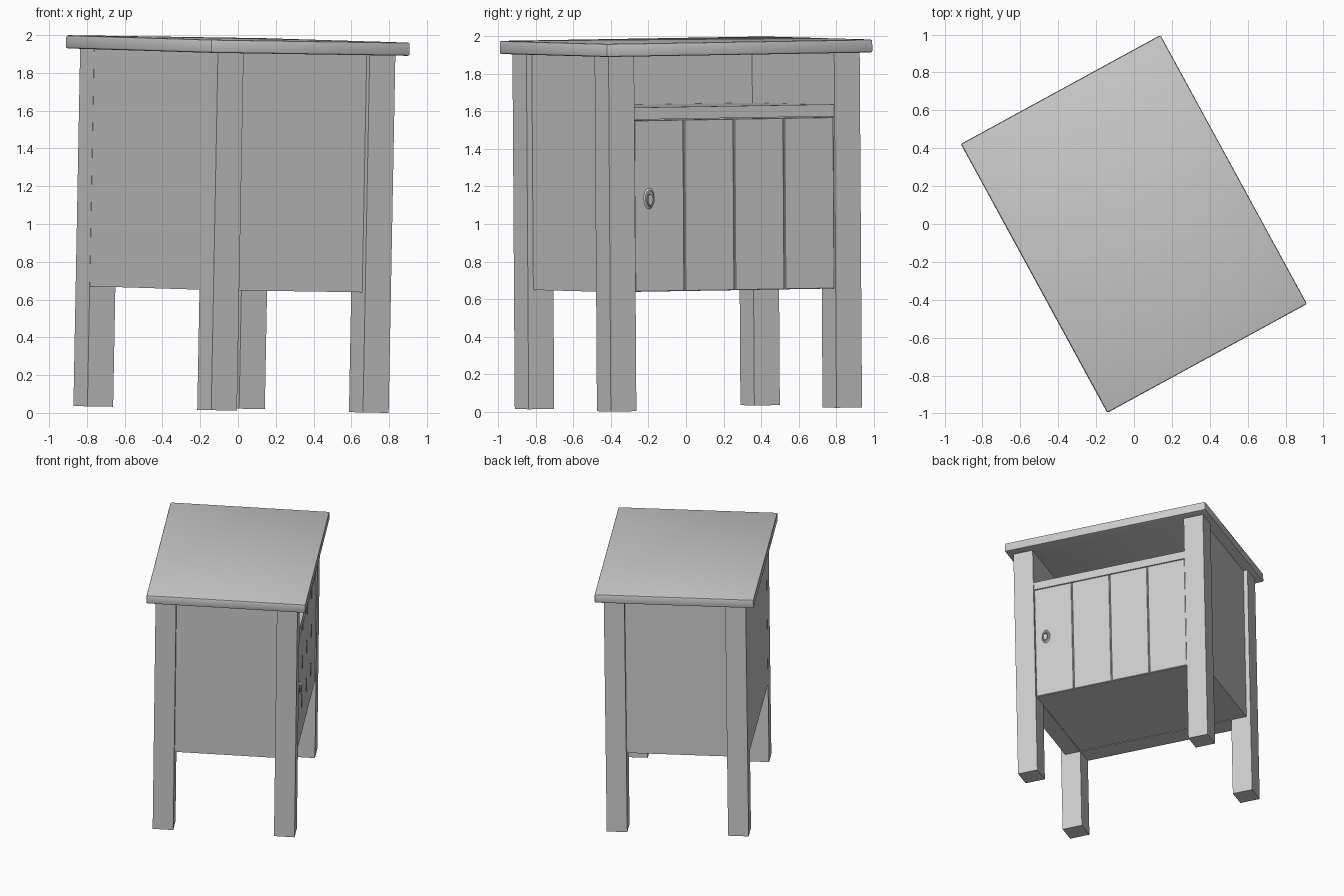
import bpy, bmesh, math
from mathutils import Matrix

cube = bpy.data.objects.get("Cube")
if cube:
    bpy.data.objects.remove(cube, do_unlink=True)

# One flat colour for the whole cabinet
grey = bpy.data.materials.new("plain_grey")
grey.use_nodes = True
colour = (0.6, 0.6, 0.6, 1)
grey.diffuse_color = colour
grey.node_tree.nodes["Principled BSDF"].inputs["Base Color"].default_value = colour

# Cabinet frame: x is depth (door at +x), y is width, z = 0 is the table top.
# The cabinet is turned and leans very slightly.
FRAME = (Matrix.Translation((0, 0, 1.98)) @ Matrix.Rotation(0.0188, 4, 'Y')
         @ Matrix.Rotation(0.0065, 4, 'X') @ Matrix.Rotation(math.radians(28.6), 4, 'Z'))


def finish(name, bm, smooth=False):
    mesh = bpy.data.meshes.new(name)
    bm.to_mesh(mesh)
    bm.free()
    mesh.materials.append(grey)
    obj = bpy.data.objects.new(name, mesh)
    obj.matrix_world = FRAME
    bpy.context.collection.objects.link(obj)
    if smooth:
        for o in bpy.context.selected_objects:
            o.select_set(False)
        obj.select_set(True)
        bpy.context.view_layer.objects.active = obj
        bpy.ops.object.shade_smooth_by_angle(angle=math.radians(35))
    return obj


def box(name, xs, ys, zs, bevel=0, segments=1):
    size = [r[1] - r[0] for r in (xs, ys, zs)]
    mid = [(r[1] + r[0]) / 2 for r in (xs, ys, zs)]
    bm = bmesh.new()
    bmesh.ops.create_cube(bm, size=1, matrix=Matrix.Translation(mid) @ Matrix.Diagonal((*size, 1)))
    if bevel:
        bmesh.ops.bevel(bm, geom=bm.edges[:], offset=bevel, segments=segments,
                        affect='EDGES', profile=0.5)
    return finish(name, bm, segments > 1)


D, W = 0.535, 0.7625        # outer half depth and half width of the legs
LEG = 0.155
IN_D, IN_W = D - LEG, W - LEG
UNDER, BOTTOM = -0.07, -1.326   # underside of the top, bottom of the body
RAIL_LOW, RAIL_TOP = -0.408, -0.344

# Table top
box("table_top", (-0.6, 0.6), (-0.808, 0.808), (UNDER, 0), 0.01, 2)

# Four square legs and the two recessed side panels
for side, s in (("left", 1), ("right", -1)):
    ys = sorted((s * IN_W, s * W))
    box("front_leg_" + side, (IN_D, D), ys, (-1.962, UNDER))
    box("back_leg_" + side, (-D, -IN_D), ys, (-1.962, UNDER))
    box("side_panel_" + side, (-IN_D, IN_D), sorted((s * IN_W, s * (W - 0.033))), (BOTTOM, UNDER))

# Back panel, floor, open shelf and front rail
box("back_panel", (-D + 0.001, -IN_D), (-IN_W, IN_W), (BOTTOM, UNDER))
box("floor", (-IN_D, D - 0.03), (-IN_W, IN_W), (BOTTOM + 0.004, BOTTOM + 0.05))
box("shelf", (-IN_D, D - 0.03), (-IN_W, IN_W), (RAIL_LOW, RAIL_TOP - 0.004))
box("front_rail", (D - 0.04, D - 0.008), (-IN_W, IN_W), (RAIL_LOW, RAIL_TOP))

# Plank door with narrow grooves
PLANKS = 4
step = 2 * IN_W / PLANKS
box("door_backing", (D - 0.05, D - 0.02), (-IN_W, IN_W), (BOTTOM, RAIL_LOW - 0.004))
for i in range(PLANKS):
    y = -IN_W + i * step
    box(f"door_plank_{i + 1}", (D - 0.02, D - 0.008), (y + 0.003, y + step - 0.003),
        (BOTTOM, RAIL_LOW - 0.004), 0.003)

# Door handle: oval plate, post and hanging ring
HY, HZ, FACE = -0.518, -0.83, D - 0.008


def disc(name, x, z, depth, half_w, half_h):
    bm = bmesh.new()
    bmesh.ops.create_cone(bm, cap_ends=True, segments=20, radius1=1, radius2=0.8, depth=1,
                          matrix=Matrix.Translation((x + depth / 2, HY, z))
                          @ Matrix.Diagonal((depth, half_w, half_h, 1))
                          @ Matrix.Rotation(math.pi / 2, 4, 'Y'))
    finish(name, bm, True)


def ring(name, x, z, half_w, half_h, tube, around=24, sides=8):
    bm = bmesh.new()
    loops = []
    for i in range(around):
        a = math.tau * i / around
        loop = []
        for j in range(sides):
            b = math.tau * j / sides
            r = tube * math.cos(b)
            loop.append(bm.verts.new((x + tube * math.sin(b), HY + (half_w + r) * math.cos(a),
                                      z + (half_h + r) * math.sin(a))))
        loops.append(loop)
    for i in range(around):
        p, q = loops[i], loops[(i + 1) % around]
        for j in range(sides):
            k = (j + 1) % sides
            bm.faces.new((p[j], q[j], q[k], p[k]))
    bmesh.ops.recalc_face_normals(bm, faces=bm.faces[:])
    finish(name, bm, True)


disc("handle_plate", FACE, HZ, 0.008, 0.033, 0.056)
disc("handle_post", FACE, HZ + 0.028, 0.026, 0.011, 0.011)
ring("handle_ring", FACE + 0.018, HZ - 0.004, 0.019, 0.034, 0.005)
